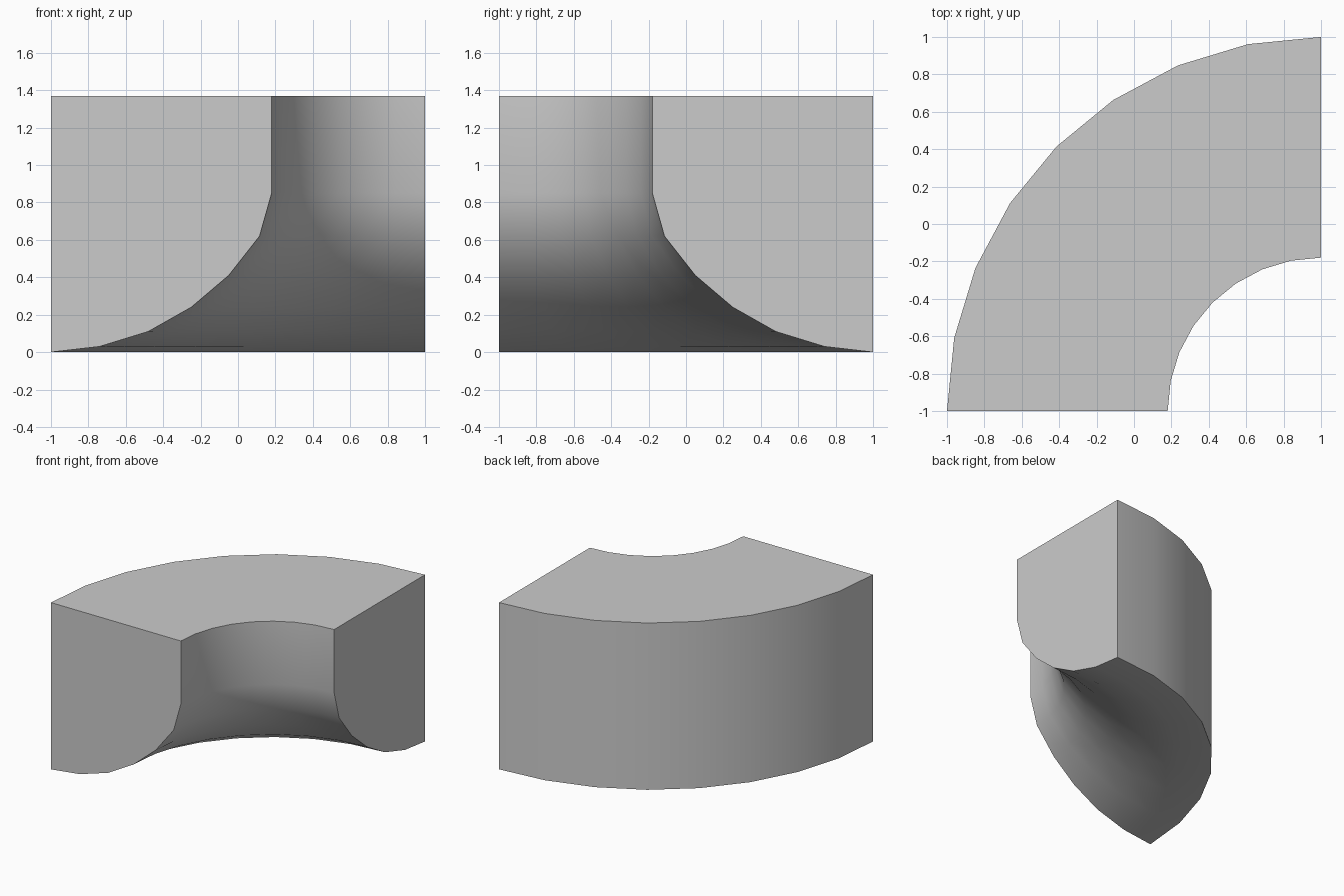
import bpy
import bmesh
import math
from mathutils import Vector

cube = bpy.data.objects.get("Cube")
if cube:
    bpy.data.objects.remove(cube, do_unlink=True)

# Plain grey material
grey = bpy.data.materials.new("light_grey")
grey.use_nodes = True
colour = (0.6, 0.6, 0.6, 1)
grey.diffuse_color = colour
grey.node_tree.nodes["Principled BSDF"].inputs["Base Color"].default_value = colour

# Cross-section (x, z): rounded underside, straight inner wall, flat top
HEIGHT = 1.37
profile = [(-1, 0), (-0.74, 0.03), (-0.48, 0.11), (-0.25, 0.24), (-0.05, 0.41),
           (0.115, 0.62), (0.18, 0.85), (0.18, HEIGHT), (-1, HEIGHT)]
SEGMENTS = 8
pivot = Vector((1, -1, 0))

# Sweep the cross-section a quarter turn about the corner
bm = bmesh.new()
rings = []
for i in range(SEGMENTS + 1):
    a = math.pi / 2 * i / SEGMENTS
    rings.append([bm.verts.new((pivot.x - (1 - x) * math.cos(a),
                                pivot.y + (1 - x) * math.sin(a), z))
                  for x, z in profile])
n = len(profile)
for r, s in zip(rings, rings[1:]):
    for j in range(n):
        k = (j + 1) % n
        bm.faces.new((r[j], r[k], s[k], s[j]))

# End caps
bm.faces.new(rings[0])
bm.faces.new(rings[-1])
bmesh.ops.recalc_face_normals(bm, faces=bm.faces[:])

mesh = bpy.data.meshes.new("curved_corner_block")
bm.to_mesh(mesh)
bm.free()
mesh.materials.append(grey)
block = bpy.data.objects.new("curved_corner_block", mesh)
bpy.context.collection.objects.link(block)

# Smooth the curved walls, keep the rims sharp
bpy.ops.object.select_all(action="DESELECT")
block.select_set(True)
bpy.context.view_layer.objects.active = block
bpy.ops.object.shade_smooth_by_angle(angle=math.radians(35))
